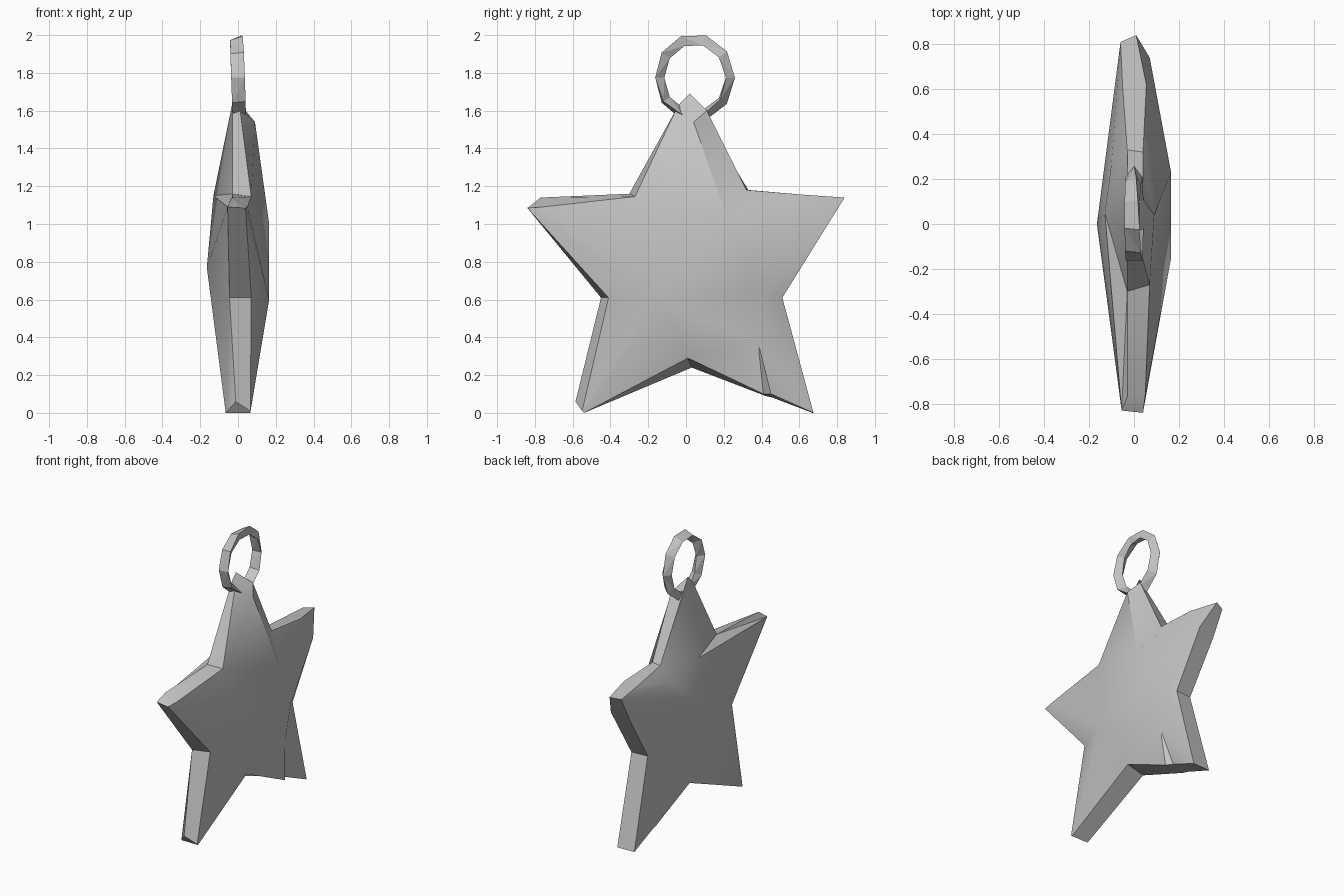
import bpy, bmesh
from math import sin, cos, tau, radians
from mathutils import Vector
from mathutils.geometry import delaunay_2d_cdt

cube = bpy.data.objects.get("Cube")
if cube:
    bpy.data.objects.remove(cube)

grey = bpy.data.materials.new("light_grey")
grey.use_nodes = True
colour = (0.55, 0.55, 0.55, 1)
grey.diffuse_color = colour
grey.node_tree.nodes["Principled BSDF"].inputs["Base Color"].default_value = colour


def finish(name, bm, angle):
    bmesh.ops.remove_doubles(bm, verts=bm.verts, dist=0.001)
    bmesh.ops.recalc_face_normals(bm, faces=bm.faces)
    mesh = bpy.data.meshes.new(name)
    bm.to_mesh(mesh)
    bm.free()
    mesh.materials.append(grey)
    obj = bpy.data.objects.new(name, mesh)
    bpy.context.collection.objects.link(obj)
    bpy.ops.object.select_all(action="DESELECT")
    obj.select_set(True)
    bpy.context.view_layer.objects.active = obj
    if angle:
        bpy.ops.object.shade_smooth_by_angle(angle=radians(angle))


# Star outline: matching named rim points on the left (+x) and right (-x) faces
rim = {
    "top": ((.01, -.05, 1.61), (-.03, -.03, 1.64)),
    "front_notch": ((.07, -.27, 1.145), (-.03, -.30, 1.16)),
    "front_arm": ((.05, -.76, 1.09), (-.03, -.77, 1.14)),
    "front_tip": ((.04, -.84, 1.085), (-.055, -.83, 1.09)),
    "front_waist": ((.07, -.41, .61), (-.045, -.45, .61)),
    "front_heel": ((.065, -.55, .01), (-.012, -.585, .06)),
    "front_foot": ((.065, -.54, 0), (-.065, -.54, 0)),
    "crotch": ((.06, .01, .29), (-.05, .03, .24)),
    "step_high": ((.08, .41, .10), (-.06, .42, .09)),
    "step_low": ((.05, .45, .10), (-.06, .46, .08)),
    "back_foot": ((.065, .675, 0), (-.065, .67, 0)),
    "back_waist": ((.07, .51, .61), (-.05, .50, .61)),
    "back_arm": ((.07, .74, .98), (-.06, .72, .96)),
    "back_tip": ((.01, .84, 1.14), (-.06, .81, 1.13)),
    "back_shoulder": ((.055, .62, 1.155), (-.05, .6, 1.15)),
    "back_notch": ((.04, .32, 1.18), (-.03, .33, 1.18)),
    "spike": ((.04, .11, 1.60), (-.03, .02, 1.69)),
}
# Raised points inside each face, with the ridges that meet there
left_relief = {
    "neck": ((.09, .04, 1.54), "top spike chest"),
    "chest": ((.165, .23, 1.0), "back_arm back_notch belly hip"),
    "belly": ((.165, -.15, .6), "front_tip front_foot hip knee"),
    "hip": ((.12, .42, .65), "back_waist knee"),
    "knee": ((.10, .38, .38), "step_high step_low"),
}
right_relief = {
    "chest": ((-.13, .05, 1.15), "top front_tip back_notch hub dent"),
    "hub": ((-.165, 0, .77), "front_tip front_foot back_foot back_tip dent"),
    "dent": ((-.10, .27, 1.06), "back_tip back_notch"),
}

bm = bmesh.new()
for side, relief in enumerate((left_relief, right_relief)):
    names = list(rim) + list(relief)
    pts = [p[side] for p in rim.values()] + [p for p, _ in relief.values()]
    n = len(rim)
    edges = [(i, (i + 1) % n) for i in range(n)]
    for name, (_, ends) in relief.items():
        edges += [(names.index(name), names.index(e)) for e in ends.split()]
    flat = [Vector(p[1:]) for p in pts]
    _, _, faces, origin, _, _ = delaunay_2d_cdt(flat, edges, [], 1, 1e-5)
    verts = [bm.verts.new(pts[o[0]]) for o in origin]
    for f in faces:
        bm.faces.new([verts[i] for i in f])
# Edge band joining the two faces
pairs = list(rim.values())
for (a, b), (c, d) in zip(pairs, pairs[1:] + pairs[:1]):
    bm.faces.new([bm.verts.new(p) for p in (a, b, d, c)])
finish("star_body", bm, 35)

# Faceted hanging ring with a twisted three-sided section
SEGMENTS, SIDES = 10, 3
bm = bmesh.new()
rows = []
for i in range(SEGMENTS + 1):
    t = tau * i / SEGMENTS
    row = []
    for j in range(SIDES):
        a = tau * j / SIDES + t / SIDES
        out = 0.032 * cos(a)
        row.append(bm.verts.new((0.042 * sin(a),
                                 0.04 + (0.187 + out) * cos(t),
                                 1.775 + (0.205 + out) * sin(t))))
    rows.append(row)
for r, s in zip(rows, rows[1:]):
    for j in range(SIDES):
        k = (j + 1) % SIDES
        bm.faces.new((r[j], r[k], s[k], s[j]))
bmesh.ops.triangulate(bm, faces=bm.faces)
finish("hanging_ring", bm, 0)
